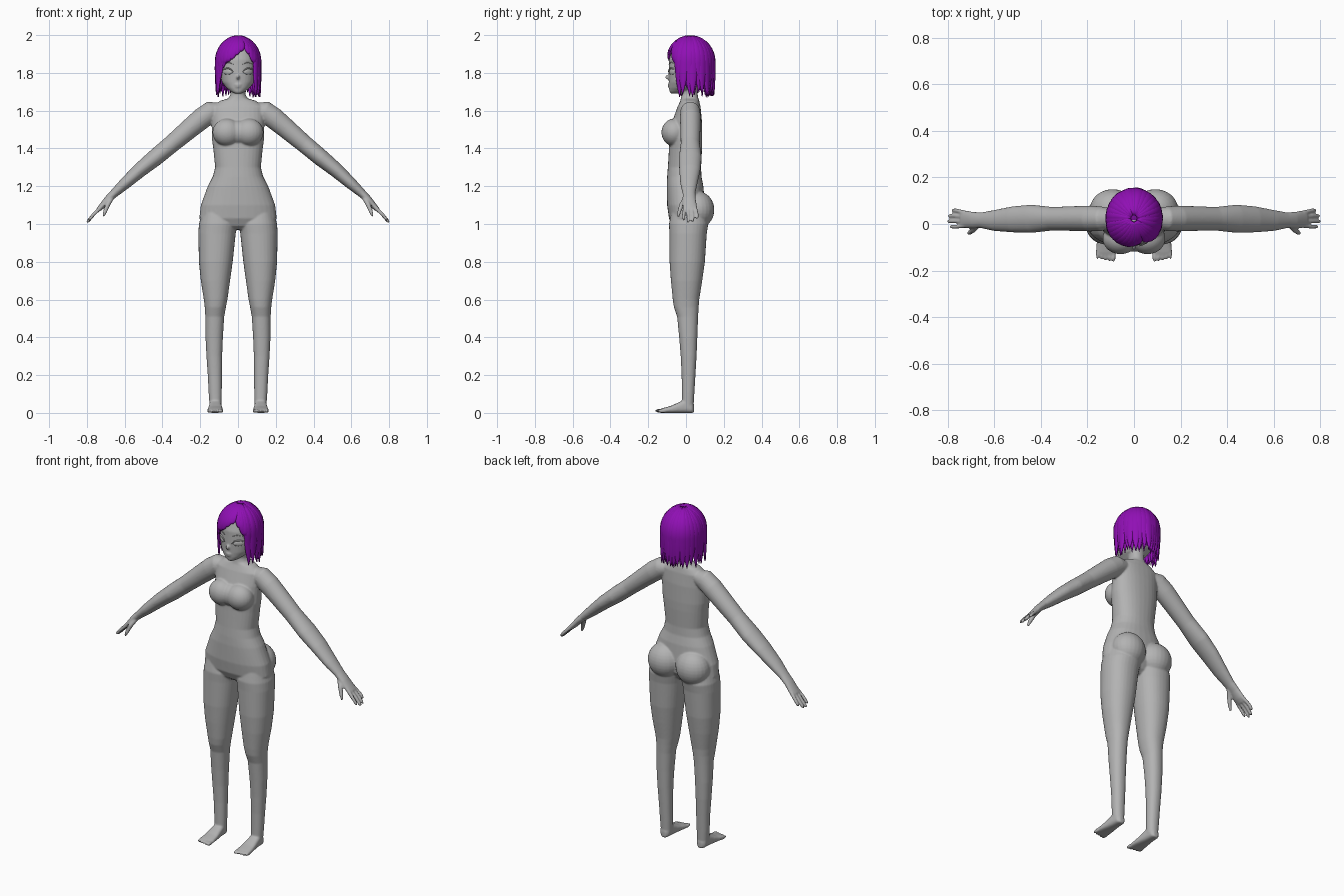
import bpy, bmesh, math, random
from mathutils import Vector as V, Matrix

random.seed(4)


def material(name, rgb):
    m = bpy.data.materials.new(name)
    m.diffuse_color = (*rgb, 1)
    return m


GREY = material("grey skin", (0.45, 0.45, 0.45))
PURPLE = material("purple hair", (0.28, 0.005, 0.46))


def loft(bm, rings, n=24, p=2.0):
    """Skin a list of (centre, half axis, half axis) superellipse rings, capped."""
    def f(x):
        return math.copysign(abs(x) ** (2 / p), x)
    angs = [2 * math.pi * i / n for i in range(n)]
    loops = [[bm.verts.new(c + a * f(math.cos(t)) + b * f(math.sin(t))) for t in angs]
             for c, a, b in rings]
    for l0, l1 in zip(loops, loops[1:]):
        for i in range(n):
            j = (i + 1) % n
            bm.faces.new((l0[i], l0[j], l1[j], l1[i]))
    bm.faces.new(loops[0])
    bm.faces.new(loops[-1])


def column(bm, rows, p=2.0):
    """Upright loft from (z, x0, x1, y front, y back) rows."""
    loft(bm, [(V(((a + b) / 2, (f + k) / 2, z)), V(((b - a) / 2, 0, 0)), V((0, (k - f) / 2, 0)))
              for z, a, b, f, k in rows], 32, p)


def limb(bm, rows, n=16, p=2.0):
    """Loft along a path in x-z from (x, z, radius, y front, y back) rows."""
    rings = []
    for i, (x, z, r, f, k) in enumerate(rows):
        a, b = rows[max(i - 1, 0)], rows[min(i + 1, len(rows) - 1)]
        t = V((b[0] - a[0], 0, b[1] - a[1])).normalized()
        rings.append((V((x, (f + k) / 2, z)), V((-t.z, 0, t.x)) * r, V((0, (k - f) / 2, 0))))
    loft(bm, rings, n, p)


def ball(bm, c, r):
    bmesh.ops.create_uvsphere(bm, u_segments=24, v_segments=16, radius=1,
                              matrix=Matrix.Translation(c) @ Matrix.Diagonal((*r, 1)))


def mirror_x(bm):
    ret = bmesh.ops.duplicate(bm, geom=bm.verts[:] + bm.edges[:] + bm.faces[:])
    for g in ret["geom"]:
        if isinstance(g, bmesh.types.BMVert):
            g.co.x *= -1


def finish(bm, name, mat):
    bmesh.ops.recalc_face_normals(bm, faces=bm.faces[:])
    me = bpy.data.meshes.new(name)
    bm.to_mesh(me)
    bm.free()
    me.materials.append(mat)
    me.shade_smooth()
    ob = bpy.data.objects.new(name, me)
    bpy.context.collection.objects.link(ob)
    return ob


bm = bmesh.new()
# leg
column(bm, [(1.10, .04, .18, -.07, .09), (1.0, .004, .207, -.09, .118), (.95, .012, .21, -.088, .11),
            (.8, .028, .207, -.087, .10), (.7, .042, .197, -.08, .086), (.6, .056, .181, -.07, .07),
            (.56, .064, .176, -.064, .067), (.51, .073, .173, -.047, .064), (.4, .08, .172, -.036, .06),
            (.3, .084, .167, -.028, .056), (.2, .085, .16, -.023, .05), (.1, .086, .155, -.022, .044),
            (.03, .088, .15, -.022, .04)], 2.2)
# foot, lofted from heel to ball, and toes
loft(bm, [(V(((a + b) / 2, y, h / 2)), V(((b - a) / 2, 0, 0)), V((0, 0, h / 2)))
          for y, a, b, h in [(.043, .105, .133, .04), (.03, .092, .148, .06), (-.01, .088, .152, .07),
                             (-.04, .085, .155, .055), (-.08, .081, .16, .037),
                             (-.12, .079, .164, .026), (-.137, .082, .16, .02)]], 24, 2.8)
for i in range(5):
    ball(bm, (.088 + .0172 * i, -.138 + .003 * i, .011), (.0095 - .0006 * i, .026, .0105))
# arm
limb(bm, [(.07, 1.61, .03, -.01, .06), (.14, 1.595, .057, -.03, .075), (.19, 1.56, .057, -.032, .079),
          (.25, 1.51, .053, -.03, .077), (.35, 1.425, .047, -.028, .073), (.44, 1.35, .045, -.038, .083),
          (.52, 1.285, .039, -.036, .076), (.6, 1.213, .031, -.03, .06), (.655, 1.163, .023, -.018, .05),
          (.69, 1.13, .019, -.018, .052), (.72, 1.095, .016, -.018, .058),
          (.74, 1.075, .012, -.016, .06)], 24)
# fingers and thumb
for i, (ex, ez) in enumerate([(.79, 1.02), (.80, 1.008), (.797, 1.012), (.782, 1.028)]):
    y0, y1 = -.008 + .019 * i, -.012 + .0235 * i
    limb(bm, [(.725, 1.09, .011, y0 - .009, y0 + .009), (.765, 1.05, .010, y1 - .0085, y1 + .0085),
              (ex - .006, ez + .007, .009, y1 - .008, y1 + .008), (ex, ez, .005, y1 - .004, y1 + .004)], 12)
limb(bm, [(.665, 1.145, .014, -.012, .02), (.688, 1.105, .013, -.036, -.006),
          (.704, 1.065, .011, -.046, -.026), (.713, 1.04, .006, -.046, -.034)], 12)
# bust and buttock
ball(bm, (.058, -.062, 1.485), (.077, .068, .073))
ball(bm, (.092, .062, 1.075), (.098, .088, .098))
mirror_x(bm)
ball(bm, (0, -.06, 1.485), (.085, .058, .064))
# neck and torso
column(bm, [(z, -w, w, f, k) for z, w, f, k in
            [(1.74, .042, -.02, .06), (1.685, .04, -.024, .062), (1.665, .05, -.027, .065),
             (1.652, .095, -.03, .07), (1.62, .142, -.045, .077), (1.55, .14, -.07, .084),
             (1.45, .138, -.088, .086), (1.4, .131, -.09, .085), (1.3, .121, -.096, .08),
             (1.25, .134, -.1, .082), (1.2, .16, -.102, .092), (1.1, .197, -.1, .10),
             (1.03, .205, -.09, .095), (.99, .17, -.07, .07), (.97, .1, -.045, .045)]], 2.25)
# head with nose and lips
column(bm, [(z, -w, w, f, k) for z, w, f, k in
            [(1.69, .014, -.08, -.05), (1.70, .036, -.087, 0), (1.72, .062, -.09, .05),
             (1.75, .085, -.091, .085), (1.8, .098, -.092, .116), (1.87, .098, -.09, .125),
             (1.93, .082, -.072, .105), (1.965, .045, -.035, .07), (1.975, .015, 0, .03)]], 2.2)
ball(bm, (0, -.092, 1.777), (.009, .019, .013))
ball(bm, (0, -.088, 1.738), (.02, .009, .005))
ball(bm, (0, -.087, 1.727), (.016, .009, .005))
body = finish(bm, "body", GREY)
mod = body.modifiers.new("fuse", 'REMESH')
mod.mode, mod.voxel_size, mod.use_smooth_shade = 'VOXEL', .005, True
mod = body.modifiers.new("soften", 'SMOOTH')
mod.factor, mod.iterations = .5, 4


# eyes, eyelids and brows follow the curve of the face
def face_y(x):
    return .012 - .104 * (1 - (x / .098) ** 2.2) ** (1 / 2.2)


def face_strip(name, shape, proud):
    b = bmesh.new()
    limb(b, [(x, z, r, face_y(x) - proud, face_y(x) + .008) for x, z, r in shape], 12)
    mirror_x(b)
    finish(b, name, GREY)


face_strip("eyes", [(.03, 1.803, .003), (.04, 1.804, .012), (.053, 1.806, .016),
                    (.067, 1.806, .014), (.08, 1.807, .003)], .003)
face_strip("eyelids", [(.024, 1.804, .001), (.036, 1.819, .0025), (.053, 1.825, .004),
                       (.07, 1.822, .004), (.086, 1.812, .001)], .006)
face_strip("brows", [(.025, 1.846, .001), (.05, 1.856, .0025), (.08, 1.846, .001)], .003)


# hair locks: run over a dome, then hang down and taper to a point
def lock(bm, a0, a1, z_end, width, depth=1.0, flare=0.0):
    zc, h, steps, rings = 1.86, .128, 16, []
    phi_end = math.acos(min(1, max(0, (z_end - zc) / h)))
    arc = .13 * phi_end
    total = arc + max(0, zc - z_end)
    for i in range(steps + 1):
        t = i / steps
        s = t * total
        phi = min(.12 + s / .13, phi_end)
        drop = max(0, s - arc)
        a = math.radians(a0 + (a1 - a0) * t ** .8)
        r = math.sin(phi) * depth + flare * drop / .18
        d = V((math.sin(a), -math.cos(a), 0))
        side = V((math.cos(a), math.sin(a), 0))
        c = V((d.x * r * .113, .024 + d.y * r * .121, zc + math.cos(phi) * h * depth - drop))
        nrm = V((d.x * math.sin(phi), d.y * math.sin(phi), math.cos(phi)))
        taper = 1 if t < .62 else max(.03, 1 - ((t - .62) / .38) ** 1.6)
        w = width * (.25 + .75 * math.sin(phi)) * taper
        rings.append((c, side * w, nrm * (.012 * (.25 + .75 * taper))))
    loft(bm, rings, 12)


bm = bmesh.new()
ball(bm, (0, .045, 1.86), (.106, .088, .122))
# long outer and inner locks around the sides and back
N = 21
for i in range(N):
    a = 62 + 236 * i / (N - 1)
    lock(bm, a, a + random.uniform(-4, 4), random.uniform(1.668, 1.70), .027,
         random.uniform(.98, 1.0), random.uniform(-.04, .05))
for i in range(N - 1):
    a = 66 + 236 * i / (N - 1)
    lock(bm, a, a + random.uniform(-3, 3), random.uniform(1.675, 1.73), .023, .93, -.02)
# swept fringe from a parting on one side, and short locks on the other
for a0, a1, z in [(24, 6, 1.915), (20, -8, 1.895), (10, -20, 1.872), (-2, -32, 1.85),
                  (-15, -43, 1.825), (-32, -52, 1.80), (-48, -58, 1.75)]:
    lock(bm, a0, a1, z, .029)
for a0, a1, z in [(26, 34, 1.90), (32, 45, 1.86), (42, 54, 1.81), (52, 59, 1.74)]:
    lock(bm, a0, a1, z, .024)
finish(bm, "hair", PURPLE)
